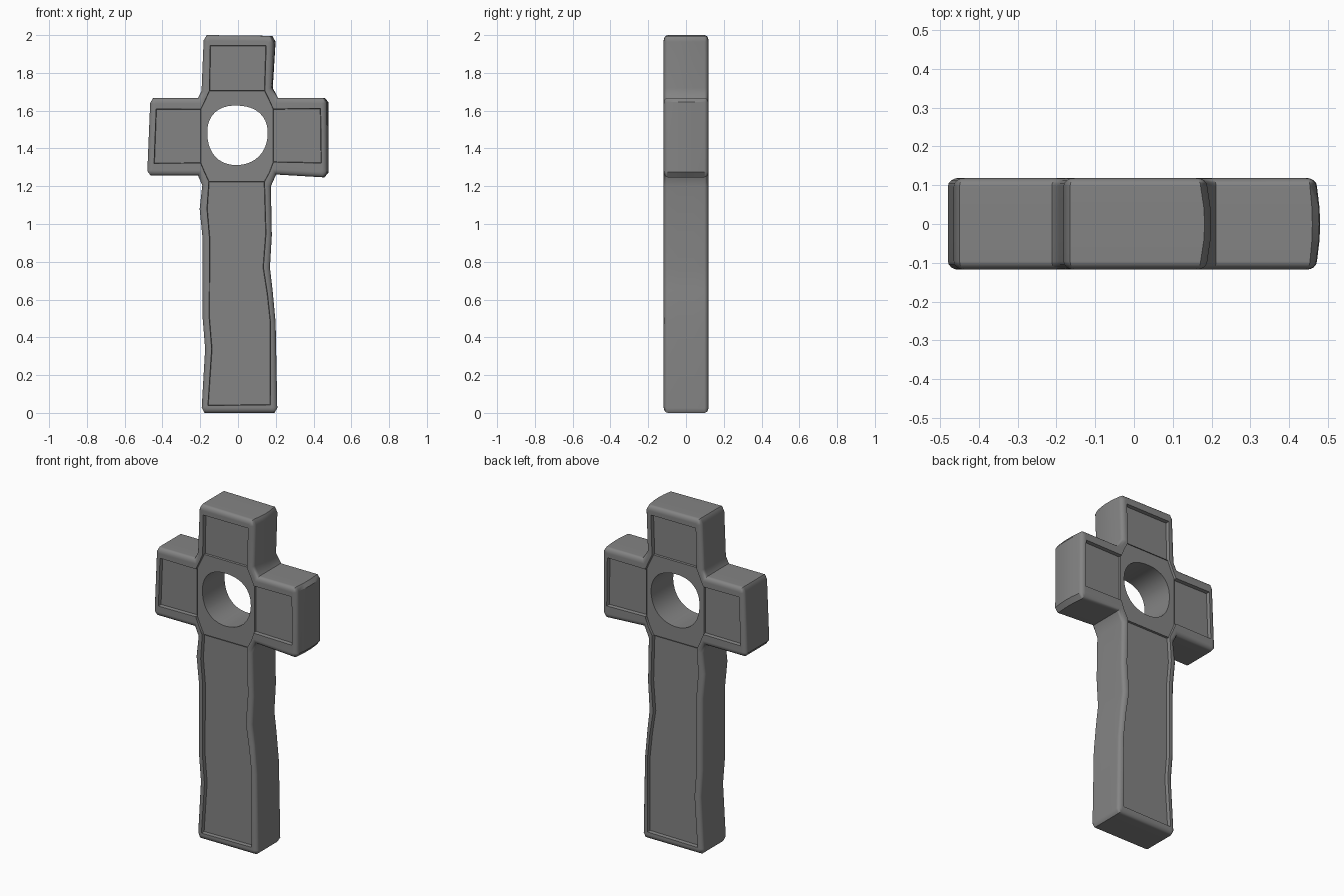
import bpy, bmesh, math
from mathutils import Vector

if "Cube" in bpy.data.objects:
    bpy.data.objects.remove(bpy.data.objects["Cube"])

FRONT, BACK = -0.118, 0.119
PANEL_DEPTH, HUB_DEPTH = 0.022, 0.014
RIM_WIDTH, RIM_DEPTH = 0.028, 0.022

# weathered outline: x, z, how far the right side is worn at front and rear faces
OUTLINE = [
    (-0.178, 0.0, 0), (0.193, 0.0, 0), (0.208, 0.025, 0), (0.199, 0.48, 0),
    (0.183, 0.65, 0), (0.169, 0.77, 0), (0.179, 0.94, 0), (0.174, 1.20, 0),
    (0.202, 1.262, 0), (0.458, 1.247, 0.006), (0.48, 1.274, 0.008),
    (0.478, 1.645, 0.008), (0.46, 1.668, 0.006), (0.212, 1.668, 0),
    (0.184, 1.72, 0.004), (0.199, 1.965, 0.01), (0.182, 1.996, 0.01),
    (-0.165, 2.0, 0), (-0.182, 1.972, 0), (-0.193, 1.705, 0), (-0.212, 1.667, 0),
    (-0.45, 1.667, 0), (-0.465, 1.64, 0), (-0.48, 1.28, 0), (-0.463, 1.257, 0),
    (-0.212, 1.257, 0), (-0.189, 1.205, 0), (-0.203, 1.08, 0), (-0.188, 0.93, 0),
    (-0.187, 0.50, 0), (-0.174, 0.34, 0), (-0.192, 0.03, 0)]

# sunken panels, x and z, used on both faces
PANELS = [
    [(-0.152, 1.704), (0.142, 1.704), (0.150, 1.945), (-0.148, 1.945)],
    [(-0.445, 1.320), (-0.195, 1.322), (-0.195, 1.608), (-0.434, 1.610)],
    [(0.184, 1.327), (0.442, 1.322), (0.438, 1.612), (0.184, 1.610)],
    [(-0.160, 0.038), (0.172, 0.042), (0.173, 0.48), (0.157, 0.63), (0.135, 0.77),
     (0.149, 0.95), (0.141, 1.226), (-0.155, 1.226), (-0.165, 1.08),
     (-0.152, 0.93), (-0.153, 0.50), (-0.140, 0.34)],
]
# shallow hub between the panels
HUB = [(-0.155, 1.222), (0.141, 1.222), (0.168, 1.272), (0.188, 1.325),
       (0.188, 1.61), (0.168, 1.655), (0.142, 1.708), (-0.152, 1.708),
       (-0.176, 1.655), (-0.199, 1.608), (-0.199, 1.322), (-0.178, 1.272)]


def new_object(name, bm):
    bmesh.ops.recalc_face_normals(bm, faces=bm.faces)
    mesh = bpy.data.meshes.new(name)
    bm.to_mesh(mesh)
    bm.free()
    obj = bpy.data.objects.new(name, mesh)
    bpy.context.collection.objects.link(obj)
    return obj


def inset(points, d):
    """Mitred inward offset of a counter-clockwise loop."""
    pts = [Vector(p) for p in points]
    result = []
    for i, p in enumerate(pts):
        a = (p - pts[i - 1]).normalized()
        b = (pts[(i + 1) % len(pts)] - p).normalized()
        na, nb = Vector((-a.y, a.x)), Vector((-b.y, b.x))
        result.append(p + (na + nb) * (d / (1 + na.dot(nb))))
    return result


def loft(bm, layers):
    """Join (loop, y) layers of equal length into a capped solid."""
    rings = [[bm.verts.new((x, y, z)) for x, z in loop] for loop, y in layers]
    n = len(rings[0])
    for a, b in zip(rings, rings[1:]):
        for i in range(n):
            j = (i + 1) % n
            bm.faces.new((a[i], a[j], b[j], b[i]))
    bm.faces.new(rings[0])
    bm.faces.new(rings[-1])


def sink(bm, loop, depth):
    """Add a slightly tapered cutter on the front and the back."""
    for face, out in ((FRONT, -1), (BACK, 1)):
        loft(bm, [(inset(loop, -0.003), face + out * 0.03),
                  (inset(loop, 0.003), face - out * depth)])


def cut(target, bm):
    cutter = new_object("cutter", bm)
    cutter.hide_render = True
    mod = target.modifiers.new("cut", 'BOOLEAN')
    mod.operation = 'DIFFERENCE'
    mod.solver = 'EXACT'
    mod.object = cutter
    bpy.ops.object.modifier_apply(modifier=mod.name)
    bpy.data.objects.remove(cutter)


# cross body with rounded front and rear rims
worn = [(x - w, z) for x, z, w in OUTLINE]
full = [(x - w * 0.15, z) for x, z, w in OUTLINE]
rim = []
for k in range(5):
    a = math.pi / 2 * k / 4
    rim.append((inset(worn, RIM_WIDTH * (1 - math.sin(a))), RIM_DEPTH * (1 - math.cos(a))))
layers = [(loop, FRONT + d) for loop, d in rim]
layers += [(full, -0.04), ([(x, z) for x, z, w in OUTLINE], 0.0), (full, 0.04)]
layers += [(loop, BACK - d) for loop, d in reversed(rim)]
bm = bmesh.new()
loft(bm, layers)
cross = new_object("stone_cross", bm)
bpy.context.view_layer.objects.active = cross
cross.select_set(True)

# four panels on each face
bm = bmesh.new()
for panel in PANELS:
    sink(bm, panel, PANEL_DEPTH)
cut(cross, bm)

# hub on each face
bm = bmesh.new()
sink(bm, HUB, HUB_DEPTH)
cut(cross, bm)

# central hole
hole = []
for i in range(40):
    a = math.tau * i / 40
    r = 0.163 - 0.003 * math.cos(4 * a) + 0.003 * math.sin(3 * a + 0.5)
    hole.append((-0.004 + r * math.cos(a), 1.472 + 0.985 * r * math.sin(a)))
bm = bmesh.new()
loft(bm, [(hole, -0.3), (hole, 0.3)])
cut(cross, bm)

# dark grey stone, smooth rims, crisp panel edges
stone = bpy.data.materials.new("dark_stone")
stone.diffuse_color = (0.23, 0.23, 0.23, 1)
stone.use_nodes = True
stone.node_tree.nodes["Principled BSDF"].inputs["Base Color"].default_value = stone.diffuse_color
cross.data.materials.clear()
cross.data.materials.append(stone)
bpy.ops.object.shade_smooth_by_angle(angle=math.radians(35))
cross.modifiers.new("even_shading", 'WEIGHTED_NORMAL').keep_sharp = True
